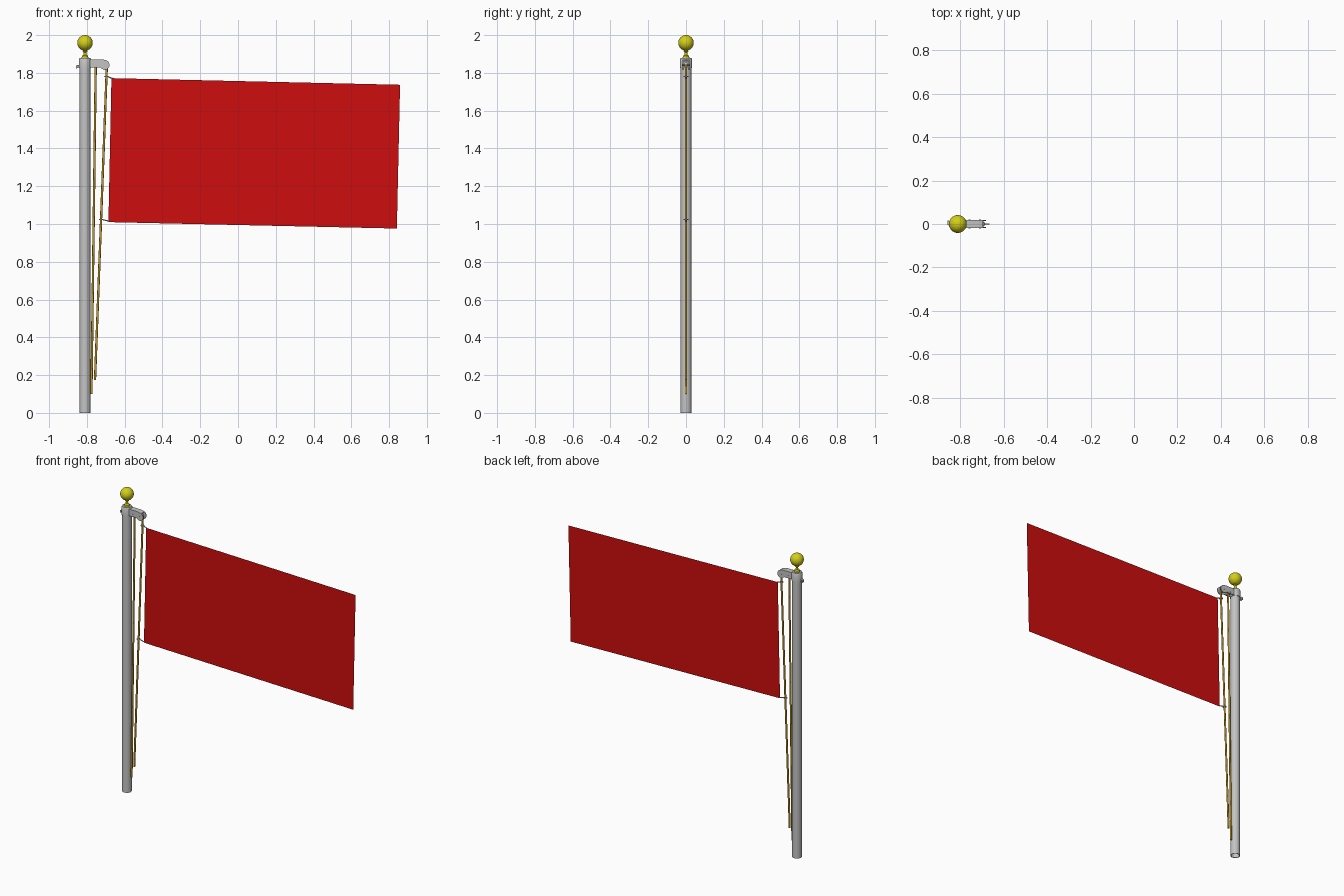
import bpy, bmesh, math
from mathutils import Vector

old = bpy.data.objects.get("Cube")
if old:
    bpy.data.objects.remove(old)


def material(name, rgb, metallic=0.0):
    m = bpy.data.materials.new(name)
    m.use_nodes = True
    m.diffuse_color = (*rgb, 1)
    m.node_tree.nodes["Principled BSDF"].inputs["Base Color"].default_value = (*rgb, 1)
    return m


STEEL = material("brushed steel", (0.55, 0.55, 0.55))
RED = material("flag red", (0.62, 0.004, 0.004))
YELLOW = material("finial yellow", (0.65, 0.62, 0.01))
ROPE = material("rope gold", (0.55, 0.32, 0.02))
PX = -0.81  # pole axis


def finish(bm, name, mat, smooth=True):
    bmesh.ops.recalc_face_normals(bm, faces=bm.faces)
    me = bpy.data.meshes.new(name)
    bm.to_mesh(me)
    bm.free()
    me.materials.append(mat)
    ob = bpy.data.objects.new(name, me)
    bpy.context.collection.objects.link(ob)
    if smooth:
        bpy.ops.object.select_all(action='DESELECT')
        ob.select_set(True)
        bpy.context.view_layer.objects.active = ob
        bpy.ops.object.shade_smooth_by_angle(angle=math.radians(40))
    return ob


def lathe(name, profile, mat, steps=32):
    """Spin (radius, z) points about the pole axis."""
    bm = bmesh.new()
    vs = [bm.verts.new((PX + r, 0, z)) for r, z in profile]
    es = [bm.edges.new(p) for p in zip(vs, vs[1:])]
    bmesh.ops.spin(bm, geom=vs + es, cent=(PX, 0, 0), axis=(0, 0, 1),
                   angle=math.tau, steps=steps)
    bmesh.ops.remove_doubles(bm, verts=bm.verts, dist=1e-5)
    return finish(bm, name, mat)


def rod(name, a, b, r, mat, sides=12):
    a, b = Vector(a), Vector(b)
    bm = bmesh.new()
    bmesh.ops.create_cone(bm, cap_ends=True, segments=sides, radius1=r, radius2=r,
                          depth=(b - a).length)
    bm.transform((b - a).to_track_quat('Z', 'Y').to_matrix().to_4x4())
    bmesh.ops.translate(bm, verts=bm.verts, vec=(a + b) / 2)
    return finish(bm, name, mat)


def slab(name, outline, y0, y1, mat):
    """Extrude an (x, z) outline from y0 to y1."""
    bm = bmesh.new()
    f = bm.faces.new([bm.verts.new((x, y0, z)) for x, z in outline])
    new = bmesh.ops.extrude_face_region(bm, geom=[f])["geom"]
    bmesh.ops.translate(bm, verts=[v for v in new if isinstance(v, bmesh.types.BMVert)],
                        vec=(0, y1 - y0, 0))
    return finish(bm, name, mat)


def wire(name, points, r, mat, cyclic=False):
    cu = bpy.data.curves.new(name, 'CURVE')
    cu.dimensions = '3D'
    cu.bevel_depth = r
    cu.bevel_resolution = 2
    sp = cu.splines.new('POLY')
    sp.points.add(len(points) - 1)
    for p, co in zip(sp.points, points):
        p.co = (*co, 1)
    sp.use_cyclic_u = cyclic
    cu.materials.append(mat)
    ob = bpy.data.objects.new(name, cu)
    bpy.context.collection.objects.link(ob)


# Hollow pole and its collar
lathe("pole", [(0.025, 1.84), (0.025, 0), (0.029, 0), (0.029, 1.84)], STEEL)
lathe("collar", [(0.029, 1.825), (0.033, 1.825), (0.033, 1.872), (0.029, 1.88), (0, 1.88)], STEEL)

# Finial: stem and ball
lathe("finial_stem", [(0.018, 1.88), (0.016, 1.89), (0.008, 1.896), (0.007, 1.908),
                      (0.013, 1.914), (0.007, 1.92), (0.007, 1.93)], YELLOW, 20)
ball = [(0.041 * math.sin(math.pi * i / 20), 1.959 - 0.041 * math.cos(math.pi * i / 20))
        for i in range(21)]
lathe("finial_ball", ball, YELLOW)

# Pulley arm: two cheeks with rounded ends, roof, sheaves and pins
tip = [(-0.706 + 0.026 * math.cos(t), 1.842 + 0.026 * math.sin(t))
       for t in (math.radians(80 - 20 * i) for i in range(10))]
cheek = [(-0.785, 1.872), (-0.72, 1.872)] + tip + [(-0.73, 1.828), (-0.785, 1.828)]
for side, s in (("front", -1), ("back", 1)):
    slab(side + "_cheek", cheek, s * 0.013, s * 0.019, STEEL)
slab("arm_roof", [(-0.785, 1.872), (-0.72, 1.872), (-0.695, 1.866), (-0.695, 1.861),
                  (-0.72, 1.866), (-0.785, 1.866)], -0.013, 0.013, STEEL)
for label, x in (("inner", -0.757), ("outer", -0.708)):
    rod(label + "_sheave", (x, -0.009, 1.842), (x, 0.009, 1.842), 0.014, STEEL, 20)
    rod(label + "_pin", (x, -0.021, 1.842), (x, 0.021, 1.842), 0.005, STEEL)

# Set screw on the far side of the collar
rod("set_screw", (-0.838, 0, 1.835), (-0.852, 0, 1.835), 0.006, STEEL)
slab("screw_wing", [(-0.85, 1.826), (-0.858, 1.822), (-0.858, 1.838), (-0.85, 1.842)],
     -0.004, 0.016, STEEL)

# Halyard ropes
rod("inner_rope", (-0.776, 0, 0.1), (-0.753, 0, 1.85), 0.006, ROPE)
rod("outer_rope", (-0.757, 0, 0.175), (-0.694, 0, 1.845), 0.006, ROPE)

# Flag sheet
bm = bmesh.new()
bm.faces.new([bm.verts.new((x, 0, z)) for x, z in
              ((-0.686, 1.01), (0.841, 0.976), (0.858, 1.737), (-0.67, 1.772))])
finish(bm, "flag", RED, False)

# Snap hooks: a ring round the rope and a link to each flag corner
for label, rx, fx, z in (("upper", -0.697, -0.666, 1.775), ("lower", -0.725, -0.682, 1.018)):
    ring = [(rx + 0.009 * math.cos(t), 0.01 * math.sin(t), z + 0.005)
            for t in (math.tau * i / 12 for i in range(12))]
    wire(label + "_hook_ring", ring, 0.003, STEEL, True)
    wire(label + "_hook_link", [(rx + 0.009, 0, z + 0.005), (fx - 0.012, 0, z),
                                (fx, 0, z - 0.003)], 0.003, STEEL)
